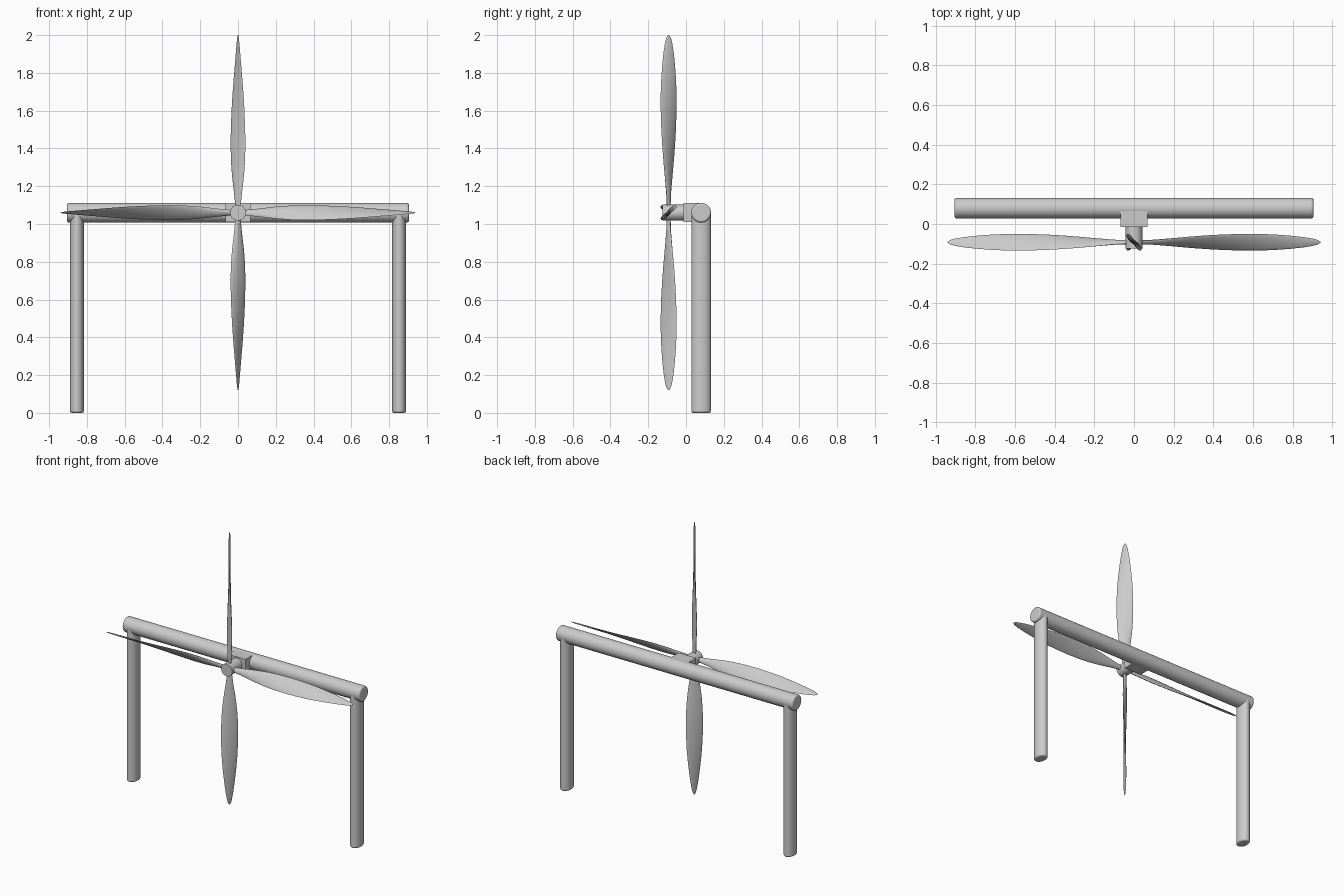
import bpy, bmesh
from math import pi, sin, cos, radians
from mathutils import Matrix

if "Cube" in bpy.data.objects:
    bpy.data.objects.remove(bpy.data.objects["Cube"])

AXIS_Z = 1.06      # height of bar and rotor axis
ROTOR_Y = -0.092   # plane of the blades
BAR_Y = 0.08


def finish(name, bm, matrix, bevel=0.0, smooth=True):
    bmesh.ops.transform(bm, matrix=matrix, verts=bm.verts)
    bmesh.ops.recalc_face_normals(bm, faces=bm.faces)
    mesh = bpy.data.meshes.new(name)
    bm.to_mesh(mesh)
    bm.free()
    ob = bpy.data.objects.new(name, mesh)
    bpy.context.collection.objects.link(ob)
    if bevel:
        mod = ob.modifiers.new("bevel", 'BEVEL')
        mod.width, mod.segments = bevel, 3
        mod.limit_method, mod.angle_limit = 'ANGLE', radians(40)
    if smooth:
        bpy.ops.object.select_all(action='DESELECT')
        ob.select_set(True)
        bpy.context.view_layer.objects.active = ob
        bpy.ops.object.shade_smooth_by_angle(angle=radians(35))
    return ob


def cylinder(name, loc, rx, ry, length, rot=Matrix(), bevel=0.0):
    bm = bmesh.new()
    bmesh.ops.create_cone(bm, cap_ends=True, segments=40, radius1=1, radius2=1, depth=1)
    m = Matrix.Translation(loc) @ rot @ Matrix.Diagonal((rx, ry, length, 1))
    return finish(name, bm, m, bevel)


# Cross bar
cylinder("cross_bar", (0, BAR_Y, AXIS_Z), 0.052, 0.052, 1.81,
         Matrix.Rotation(pi / 2, 4, 'Y'), 0.01)

# Oval legs, running up into the bar
for side, x in (("left", -0.853), ("right", 0.853)):
    cylinder(side + "_leg", (x, BAR_Y, 0.53), 0.037, 0.052, 1.06, bevel=0.01)

# Mounting block and hub shaft
bm = bmesh.new()
bmesh.ops.create_cube(bm, size=1)
finish("mount_block", bm, Matrix.Translation((0, 0.028, AXIS_Z))
       @ Matrix.Diagonal((0.134, 0.084, 0.1, 1)), smooth=False)
cylinder("hub_shaft", (0, -0.057, AXIS_Z), 0.042, 0.042, 0.135, Matrix.Rotation(pi / 2, 4, 'X'))

# Blade stations: distance from the axis, half chord, half thickness
STATIONS = [(0.02, 0.014, 0.010), (0.1, 0.023, 0.010), (0.2, 0.038, 0.010),
            (0.28, 0.047, 0.009), (0.36, 0.052, 0.009), (0.45, 0.0545, 0.008),
            (0.54, 0.054, 0.0075), (0.62, 0.0515, 0.007), (0.7, 0.046, 0.006),
            (0.78, 0.038, 0.005), (0.85, 0.029, 0.004), (0.9, 0.020, 0.003),
            (0.925, 0.013, 0.002), (0.94, 0.003, 0.001)]


def blade(name, turn):
    """Twisted lens section lofted upwards, then turned about the rotor axis."""
    bm = bmesh.new()
    rings, n = [], 16
    for r, chord, thick in STATIONS:
        a = -radians(22 + 50 * r / 0.94)
        ring = []
        for i in range(n):
            t = 2 * pi * i / n
            u, v = chord * cos(t), thick * sin(t) * abs(sin(t)) ** 0.5
            ring.append(bm.verts.new((u * cos(a) - v * sin(a), u * sin(a) + v * cos(a), r)))
        rings.append(ring)
    for lo, hi in zip(rings, rings[1:]):
        for i in range(n):
            j = (i + 1) % n
            bm.faces.new((lo[i], lo[j], hi[j], hi[i]))
    bm.faces.new(rings[0])
    bm.faces.new(rings[-1])
    finish(name, bm, Matrix.Translation((0, ROTOR_Y, AXIS_Z)) @ Matrix.Rotation(turn, 4, 'Y'))


# Four blades
for k, where in enumerate(("top", "right", "bottom", "left")):
    blade(where + "_blade", k * pi / 2)
